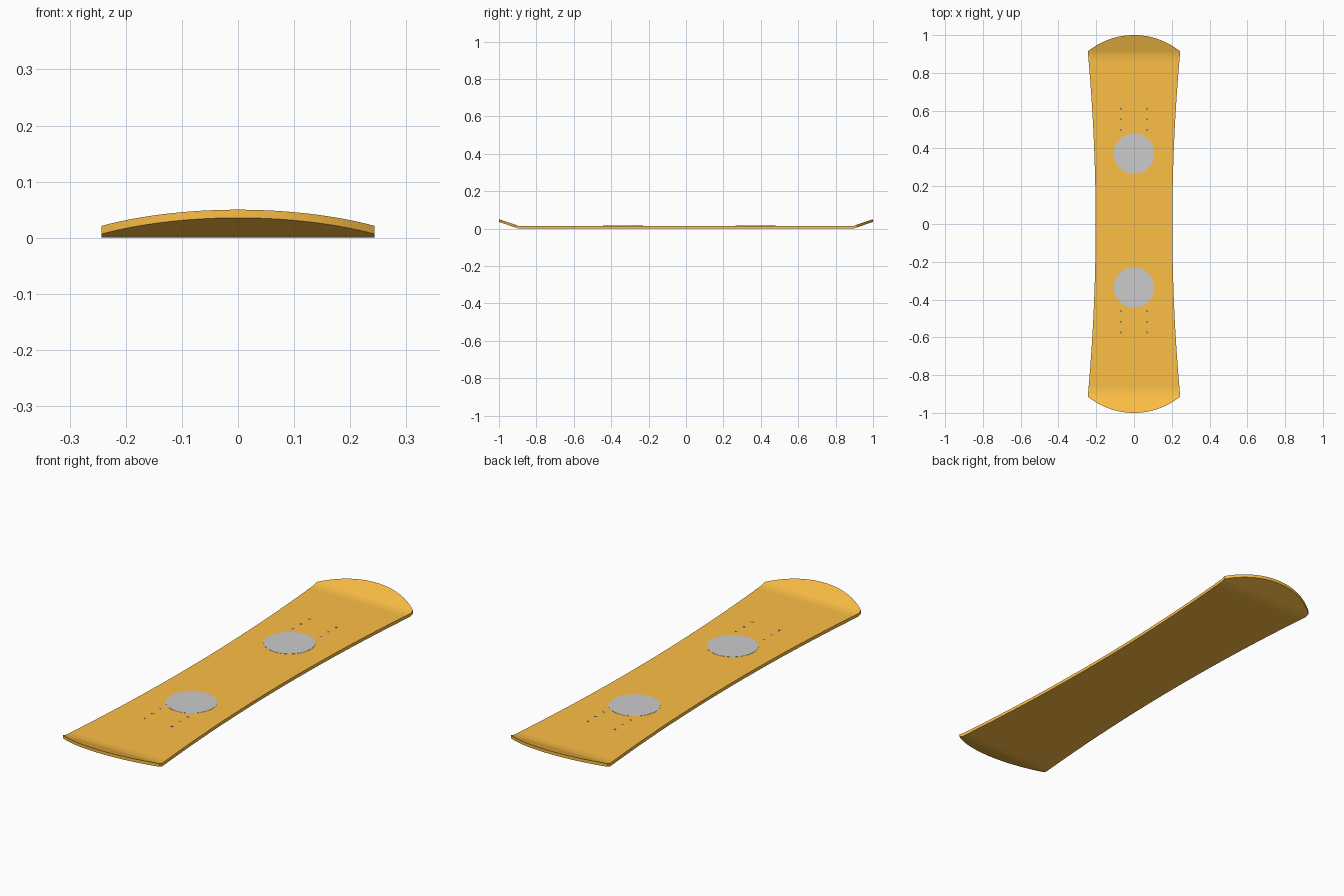
import bpy, bmesh, math

if "Cube" in bpy.data.objects:
    bpy.data.objects.remove(bpy.data.objects["Cube"])

TOP = 0.0145        # deck height, also the board thickness
KICK_Y = 0.895      # where nose and tail bend up
WIDE_Y = 0.915      # where the rounded ends start
HALF_END, HALF_WAIST = 0.243, 0.203


def material(name, rgb):
    m = bpy.data.materials.new(name)
    m.diffuse_color = (*rgb, 1)
    m.use_nodes = True
    m.node_tree.nodes["Principled BSDF"].inputs["Base Color"].default_value = m.diffuse_color
    return m


def add_object(name, bm, mat=None):
    bmesh.ops.recalc_face_normals(bm, faces=bm.faces[:])
    mesh = bpy.data.meshes.new(name)
    bm.to_mesh(mesh)
    bm.free()
    obj = bpy.data.objects.new(name, mesh)
    bpy.context.collection.objects.link(obj)
    if mat:
        mesh.materials.append(mat)
    bpy.ops.object.select_all(action='DESELECT')
    obj.select_set(True)
    bpy.context.view_layer.objects.active = obj
    bpy.ops.object.shade_smooth_by_angle(angle=math.radians(30))
    return obj


def disc(name, x, y, radius, rise, sides, mat=None):
    bm = bmesh.new()
    depth = 0.004
    bmesh.ops.create_cone(bm, cap_ends=True, segments=sides,
                          radius1=radius, radius2=radius, depth=depth)
    bmesh.ops.translate(bm, verts=bm.verts[:],
                        vec=(x, y, TOP + rise - depth / 2))
    return add_object(name, bm, mat)


def deck_z(y):
    return TOP + max(0, abs(y) - KICK_Y) / (1 - KICK_Y) * (0.05 - TOP)


# Half outline as (y, half width): curved sidecut, then circular nose
rows = []
N = 24
for i in range(N + 1):
    y = KICK_Y * i / N
    rows.append((y, HALF_WAIST + (HALF_END - HALF_WAIST) * (y / KICK_Y) ** 2))
sag = 1 - WIDE_Y
R = (HALF_END ** 2 + sag ** 2) / (2 * sag)
a0 = math.asin(HALF_END / R)
for i in range(17):
    a = a0 * (1 - i / 16)
    rows.append((1 - R + R * math.cos(a), R * math.sin(a)))
outline = [(-y, w) for y, w in reversed(rows[1:])] + rows

# Board: ladder of quads, extruded straight down
bm = bmesh.new()
pairs = [[bm.verts.new((s * w, y, deck_z(y))) for s in (-1, 1)] for y, w in outline]
for (a, b), (c, d) in zip(pairs, pairs[1:]):
    bm.faces.new((a, b, d, c))
bmesh.ops.remove_doubles(bm, verts=bm.verts[:], dist=1e-6)
ext = bmesh.ops.extrude_face_region(bm, geom=bm.faces[:], use_keep_orig=True)
low = [g for g in ext["geom"] if isinstance(g, bmesh.types.BMVert)]
bmesh.ops.translate(bm, verts=low, vec=(0, 0, -TOP))
add_object("board", bm, material("orange", (0.98, 0.52, 0.06)))

# Binding discs and mounting holes, mirrored about a slightly set-back centre
dark = material("hole_dark", (0.22, 0.22, 0.22))
CENTRE = 0.018
for side, label in ((1, "back"), (-1, "front")):
    disc(f"{label}_binding_disc", 0, CENTRE + side * 0.354, 0.107, 0.0008, 64)
    for i in range(3):
        for x in (-0.069, 0.069):
            disc(f"{label}_mounting_hole", x, CENTRE + side * (0.48 + 0.056 * i),
                 0.006, 0.0005, 16, dark)
